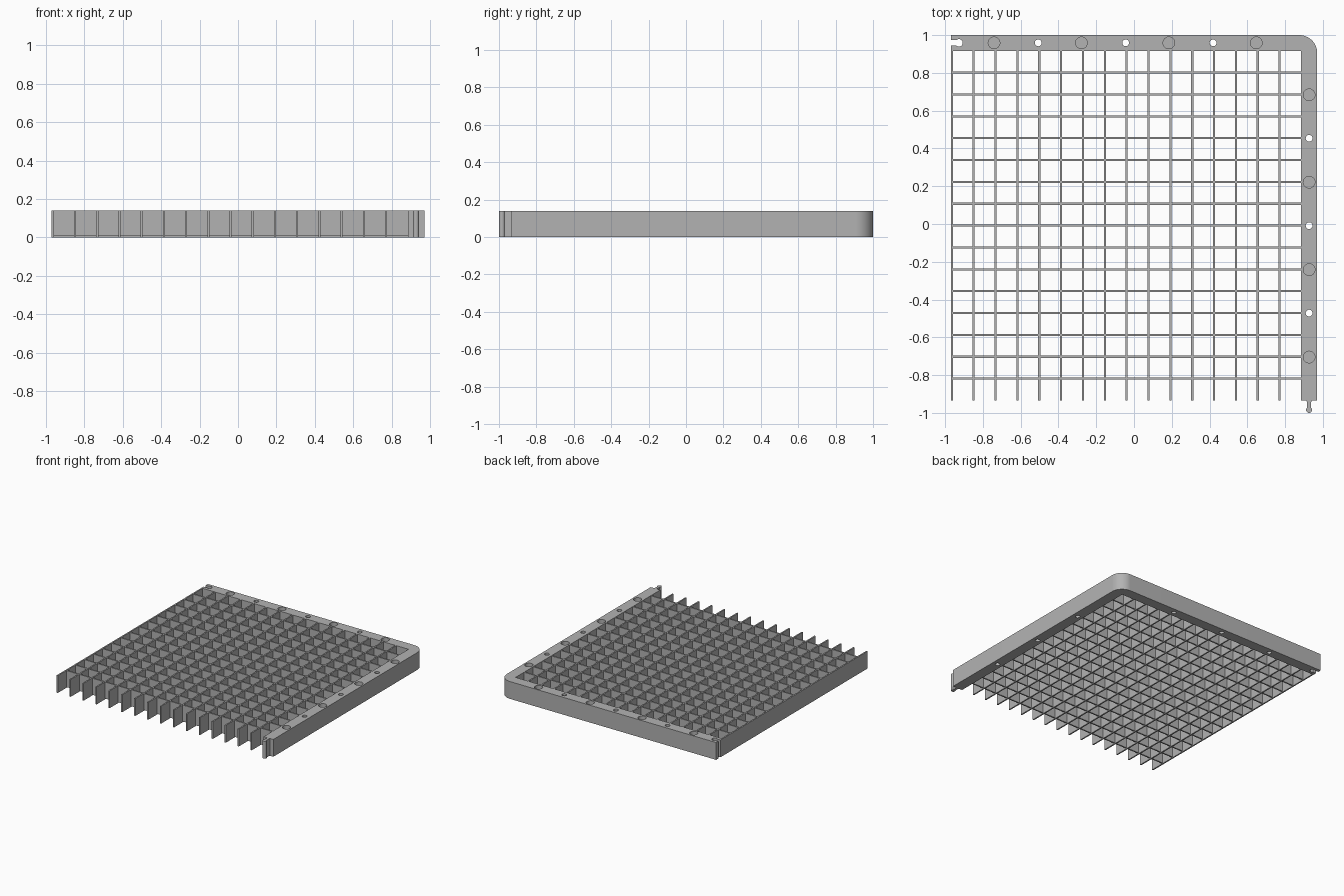
import bpy, bmesh
from math import sin, cos, radians, asin, degrees

if "Cube" in bpy.data.objects:
    bpy.data.objects.remove(bpy.data.objects["Cube"], do_unlink=True)

H = 0.14            # overall height
PITCH = 0.1157      # grid spacing
WALL = 0.011        # grid wall thickness
X0, X1, XIN = -0.97, 0.97, 0.884
Y0, Y1, YIN = -0.934, 1.0, 0.917
XBAR, YBAR = 0.927, 0.959   # bar centre lines

grey = bpy.data.materials.new("plain grey")
grey.use_nodes = True
grey.diffuse_color = (0.45, 0.45, 0.45, 1)
grey.node_tree.nodes["Principled BSDF"].inputs["Base Color"].default_value = (0.45, 0.45, 0.45, 1)


def to_object(name, bm):
    mesh = bpy.data.meshes.new(name)
    bmesh.ops.recalc_face_normals(bm, faces=bm.faces)
    bm.to_mesh(mesh)
    bm.free()
    mesh.materials.append(grey)
    obj = bpy.data.objects.new(name, mesh)
    bpy.context.collection.objects.link(obj)
    return obj


def arc(cx, cy, r, a, b, n=16):
    angles = [radians(a + (b - a) * i / n) for i in range(n + 1)]
    return [(cx + r * cos(t), cy + r * sin(t)) for t in angles]


def prism(bm, points, z0, z1):
    face = bm.faces.new([bm.verts.new((x, y, z0)) for x, y in points])
    top = bmesh.ops.extrude_face_region(bm, geom=[face])["geom"]
    moved = [v for v in top if isinstance(v, bmesh.types.BMVert)]
    bmesh.ops.translate(bm, verts=moved, vec=(0, 0, z1 - z0))


def box(bm, x0, x1, y0, y1, z0, z1):
    prism(bm, [(x0, y0), (x1, y0), (x1, y1), (x0, y1)], z0, z1)


# L-shaped frame with a bulbed tab at one end and a matching slot at the other
neck, bulb, slot, socket = 0.010, 0.016, 0.014, 0.020
t = degrees(asin(neck / bulb))
s = degrees(asin(slot / socket))
outline = [(X0, YIN), (XIN, YIN), (XIN, Y0), (XBAR - 0.014, Y0), (XBAR - neck, Y0 - 0.012)]
outline += arc(XBAR, -1 + bulb, bulb, 90 + t, 450 - t)
outline += [(XBAR + neck, Y0 - 0.012), (XBAR + 0.014, Y0), (X1, Y0)]
outline += arc(X1 - 0.095, Y1 - 0.095, 0.095, 0, 90)
outline += [(X0, Y1), (X0, YBAR + slot)]
outline += arc(X0 + 0.043, YBAR, socket, 180 - s, s - 180)
outline += [(X0, YBAR - slot)]
bm = bmesh.new()
prism(bm, outline, 0, H)
frame = to_object("corner_frame", bm)

# Round pockets and through holes along both bars
bm = bmesh.new()
STEP = 4 * PITCH
for i in range(4):
    for x, y in ((-0.741 + i * STEP, YBAR), (XBAR, 0.684 - i * STEP)):
        prism(bm, arc(x, y, 0.031, 0, 345, 23), H - 0.06, H + 0.05)
for i in range(3):
    for x, y in ((-0.507 + i * STEP, YBAR), (XBAR, 0.454 - i * STEP)):
        prism(bm, arc(x, y, 0.018, 0, 345, 23), -0.05, H + 0.05)
cutter = to_object("hole_cutter", bm)
cutter.hide_render = True

cut = frame.modifiers.new("holes", "BOOLEAN")
cut.operation = "DIFFERENCE"
cut.solver = "EXACT"
cut.object = cutter
bpy.context.view_layer.objects.active = frame
frame.select_set(True)
bpy.ops.object.modifier_apply(modifier=cut.name)
bpy.data.objects.remove(cutter, do_unlink=True)
bpy.ops.object.shade_smooth_by_angle(angle=radians(30))

# Grid walls running front to back
bm = bmesh.new()
for i in range(16):
    x = X0 + i * PITCH
    box(bm, x, x + WALL, Y0, YIN + 0.003, 0, H)
to_object("lengthwise_walls", bm)

# Grid walls running side to side, a hair above the floor
bm = bmesh.new()
for i in range(1, 16):
    y = YIN - i * PITCH
    box(bm, X0 + 0.001, XIN + 0.003, y - WALL / 2, y + WALL / 2, 0.006, H - 0.001)
to_object("crosswise_walls", bm)
